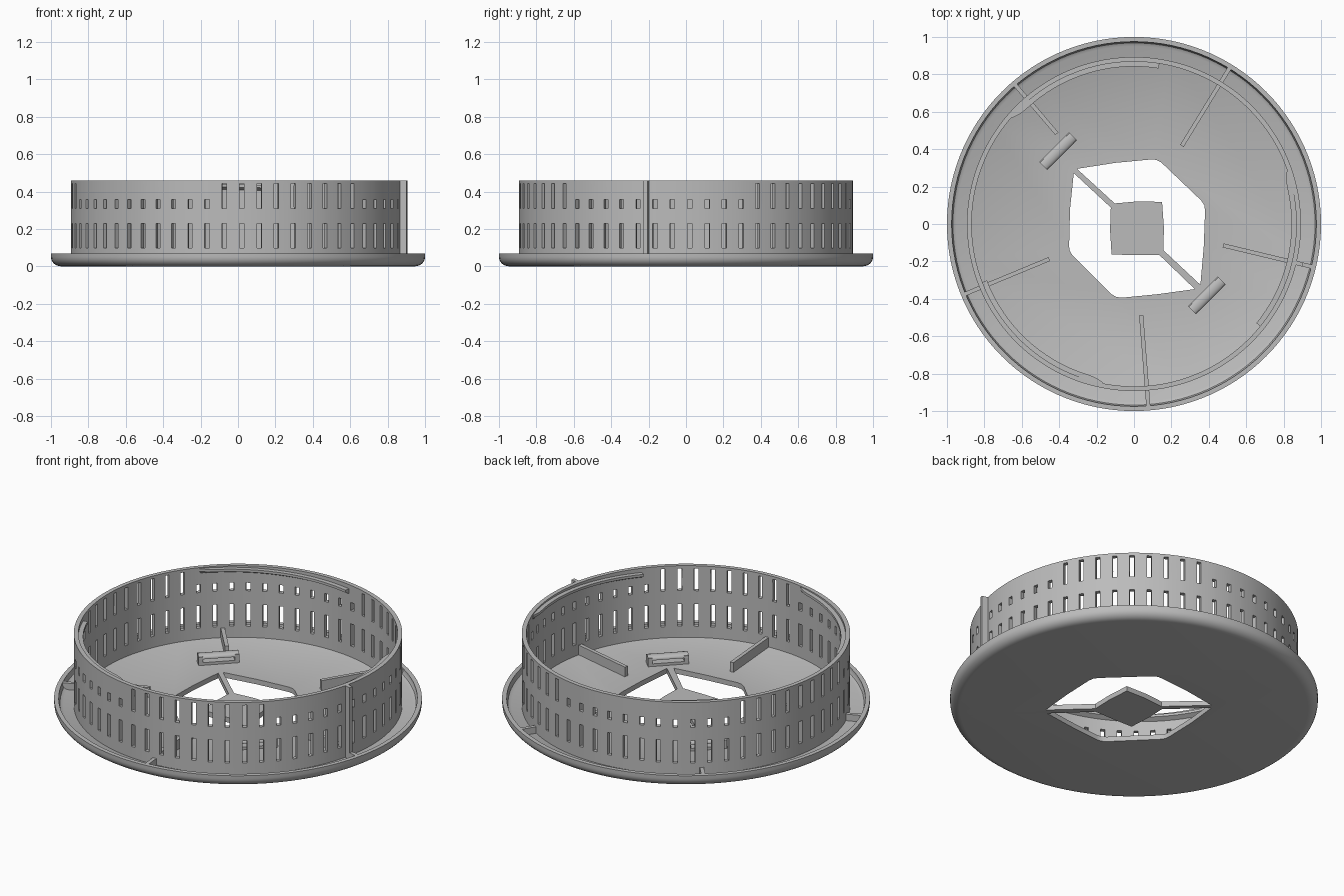
import bpy, bmesh
from math import sin, cos, radians, pi
from mathutils import Matrix, Vector

if "Cube" in bpy.data.objects:
    bpy.data.objects.remove(bpy.data.objects["Cube"])

grey = bpy.data.materials.new("plain_grey")
grey.use_nodes = True
grey.diffuse_color = (0.5, 0.5, 0.5, 1)
grey.node_tree.nodes["Principled BSDF"].inputs["Base Color"].default_value = (0.5, 0.5, 0.5, 1)

FLOOR, TOP, OUTER, INNER = 0.03, 0.46, 0.893, 0.868


def polar(r, a, z):
    return (r * cos(a), r * sin(a), z)


def make(name, bm):
    bmesh.ops.recalc_face_normals(bm, faces=bm.faces)
    mesh = bpy.data.meshes.new(name)
    bm.to_mesh(mesh)
    bm.free()
    mesh.materials.append(grey)
    ob = bpy.data.objects.new(name, mesh)
    bpy.context.collection.objects.link(ob)
    return ob


def select(ob):
    bpy.ops.object.select_all(action="DESELECT")
    ob.select_set(True)
    bpy.context.view_layer.objects.active = ob


def apply_all(ob):
    select(ob)
    for mod in list(ob.modifiers):
        bpy.ops.object.modifier_apply(modifier=mod.name)


def smooth(ob):
    select(ob)
    bpy.ops.object.shade_smooth_by_angle(angle=radians(35))


def loft(bm, rings, closed=False):
    """Join equal rings of points with quads, capping the ends unless closed."""
    rows = [[bm.verts.new(p) for p in ring] for ring in rings]
    n = len(rows[0])
    for a, b in zip(rows, rows[1:] + rows[:1] if closed else rows[1:]):
        for i in range(n):
            bm.faces.new((a[i], a[(i + 1) % n], b[(i + 1) % n], b[i]))
    if not closed:
        bm.faces.new(rows[0])
        bm.faces.new(rows[-1])


def add_box(bm, size, matrix):
    bmesh.ops.create_cube(bm, size=1, matrix=matrix @ Matrix.Diagonal((*size, 1)))


def radial_box(bm, angle, r0, r1, z0, z1, width):
    m = Matrix.Rotation(angle, 4, "Z") @ Matrix.Translation(((r0 + r1) / 2, 0, (z0 + z1) / 2))
    add_box(bm, (r1 - r0, width, z1 - z0), m)


# Dished base with a rounded lower edge and a raised rim
profile = [(0.945, 0)]
profile += [(0.945 + 0.055 * sin(t * pi / 12), 0.05 - 0.05 * cos(t * pi / 12)) for t in range(1, 7)]
profile += [(1, 0.07), (0.975, 0.07), (0.975, 0.055), (0.968, 0.04), (0.95, FLOOR)]
bm = bmesh.new()
loft(bm, [[polar(r, 2 * pi * i / 120, z) for i in range(120)] for r, z in profile])
base = make("base_tray", bm)

# Two openings that leave a central pad on two thin struts
upper = [(-0.305, 0.295), (-0.1, 0.327), (0.09, 0.345), (0.12, 0.343), (0.145, 0.33), (0.36, 0.125),
         (0.376, 0.1), (0.38, 0.07), (0.373, -0.12), (0.355, -0.325), (0.157, -0.14), (0.16, -0.02),
         (0.15, 0.118), (0.02, 0.121), (-0.103, 0.11)]
lower = [(-0.322, 0.272), (-0.342, 0.08), (-0.347, -0.12), (-0.343, -0.145), (-0.33, -0.165),
         (-0.12, -0.375), (-0.095, -0.39), (-0.065, -0.394), (0.13, -0.375), (0.325, -0.348),
         (0.135, -0.165), (0, -0.166), (-0.12, -0.163), (-0.128, -0.03), (-0.124, 0.088)]
bm = bmesh.new()
for outline in (upper, lower):
    loft(bm, [[(x, y, z) for x, y in outline] for z in (-0.1, 0.2)])
cutter = make("opening_cutter", bm)
cutter.hide_render = True
cut = base.modifiers.new("openings", "BOOLEAN")
cut.operation, cut.object, cut.solver = "DIFFERENCE", cutter, "EXACT"
apply_all(base)
bpy.data.objects.remove(cutter)
smooth(base)

# Ring wall: a grid of cells, left open where the slots are
levels = [FLOOR - 0.01, 0.097, 0.23, 0.31, 0.358, 0.443, TOP]
angles, is_slot, slot_no = [], [], []
for k in range(60):
    centre = 1.3 + 6 * k
    for offset, slot in ((-0.8, True), (0.8, False), (3.0, False)):
        angles.append(radians(centre + offset))
        is_slot.append(slot)
        slot_no.append(k)
bm = bmesh.new()
grid = [[bm.verts.new(polar(OUTER, a, z)) for z in levels] for a in angles]
for c in range(len(angles)):
    nxt = grid[(c + 1) % len(angles)]
    short = (slot_no[c] + 7) % 20 <= 10
    for r in range(len(levels) - 1):
        if is_slot[c] and (r in (1, 3) or (r == 4 and not short)):
            continue
        bm.faces.new((grid[c][r], nxt[r], nxt[r + 1], grid[c][r + 1]))
wall = make("slotted_wall", bm)
thick = wall.modifiers.new("thickness", "SOLIDIFY")
thick.thickness, thick.offset = OUTER - INNER, -1
apply_all(wall)
smooth(wall)

# Three sloping locking lips inside the top of the wall
for n in range(3):
    rings = []
    for i in range(31):
        t = i / 30
        a = radians(-39 + 58 * t + 120 * n)
        z = 0.42 + 0.02 * t
        inner = 0.842 + 0.022 * max(0, (t - 0.9) / 0.1) ** 2
        rings.append([polar(0.875, a, z + 0.015), polar(inner, a, z + 0.015),
                      polar(inner, a, z), polar(0.875, a, z - 0.018)])
    bm = bmesh.new()
    loft(bm, rings)
    smooth(make(f"locking_lip_{n + 1}", bm))

# Radial ribs on the floor, with short gussets outside the wall
for n in range(5):
    angle = radians(58.5 + 72 * n)
    bm = bmesh.new()
    radial_box(bm, angle, 0.635 if n == 1 else 0.49, 0.875, FLOOR - 0.01, 0.088, 0.022)
    radial_box(bm, angle, 0.885, 0.98, FLOOR - 0.01, 0.069, 0.022)
    make(f"floor_rib_{n + 1}", bm)

# Upright key on the outside of the wall
bm = bmesh.new()
radial_box(bm, radians(-13.5), 0.88, 0.928, FLOOR, TOP, 0.022)
make("wall_key", bm)

# Two strap loops: feet, a sill and a softly rounded bar
for name, x, y in (("back_right_loop", -0.405, 0.39), ("front_left_loop", 0.39, -0.382)):
    place = Matrix.Translation((x, y, 0)) @ Matrix.Rotation(radians(45), 4, "Z")
    bm = bmesh.new()
    for side in (-1, 1):
        add_box(bm, (0.025, 0.06, 0.06), place @ Matrix.Translation((side * 0.1, 0, 0.05)))
    half = [(0.03 * cos(t * pi / 8), 0.072 + 0.016 * sin(t * pi / 8)) for t in range(9)]
    loft(bm, [[place @ Vector((end, v, z)) for v, z in half + [(-0.03, 0.066), (0.03, 0.066)]]
              for end in (-0.1125, 0.1125)])
    add_box(bm, (0.2, 0.06, 0.024), place @ Matrix.Translation((0, 0, 0.034)))
    smooth(make(name, bm))
